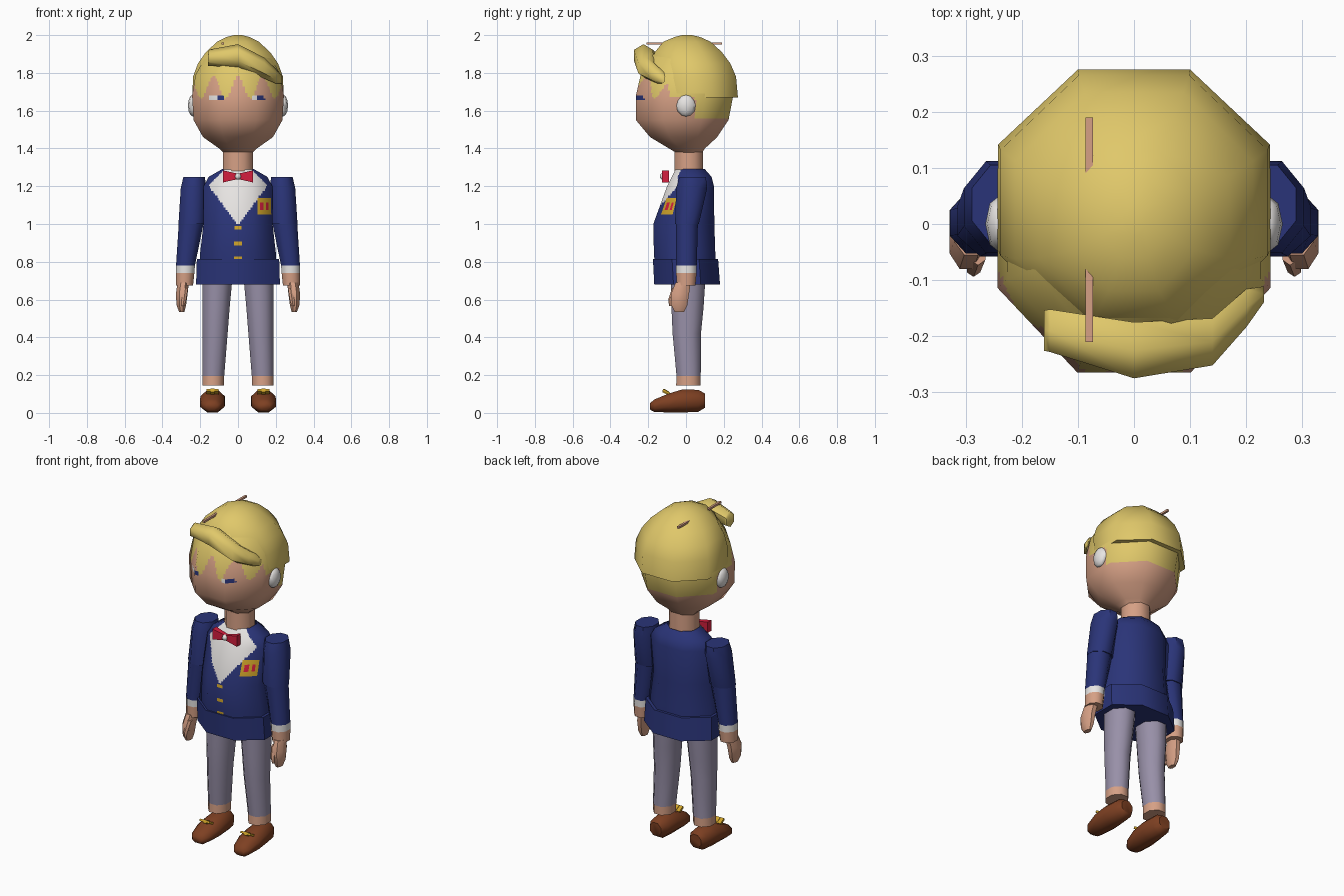
import bpy, bmesh, math
from mathutils import Vector

if "Cube" in bpy.data.objects:
    bpy.data.objects.remove(bpy.data.objects["Cube"])

# ---- materials (sRGB 0-255 to linear) ----
def material(name, *rgb):
    m = bpy.data.materials.new(name)
    lin = [((c / 255 + 0.055) / 1.055) ** 2.4 for c in rgb]
    m.diffuse_color = (*lin, 1)
    m.use_nodes = True
    m.node_tree.nodes["Principled BSDF"].inputs["Base Color"].default_value = m.diffuse_color
    return m

SKIN = material("skin", 214, 160, 133)
HAIR = material("blond hair", 224, 200, 106)
NAVY = material("navy cloth", 42, 52, 120)
GREY = material("grey trousers", 152, 144, 168)
BROWN = material("brown leather", 126, 64, 34)
WHITE = material("white", 235, 232, 230)
RED = material("red", 212, 30, 62)
GOLD = material("gold", 208, 164, 42)


def finish(bm, name, mats, angle=50, normals=None):
    me = bpy.data.meshes.new(name)
    bm.to_mesh(me)
    bm.free()
    for m in mats:
        me.materials.append(m)
    ob = bpy.data.objects.new(name, me)
    bpy.context.collection.objects.link(ob)
    if normals:
        me.normals_split_custom_set_from_vertices(normals)
    else:
        bpy.ops.object.select_all(action='DESELECT')
        bpy.context.view_layer.objects.active = ob
        ob.select_set(True)
        bpy.ops.object.shade_smooth_by_angle(angle=math.radians(angle))
    return ob


def loft(name, mats, rings, axis=2, n=8, mirror=1, paint=None, angle=50):
    """Rings are (position on axis, centre a, centre b, half-width a, half-width b)."""
    bm = bmesh.new()
    other = [i for i in range(3) if i != axis]
    grown = 1 / math.cos(math.pi / n)
    loops = []
    for t, ca, cb, ra, rb in rings:
        loop = []
        for k in range(n):
            a = 2 * math.pi * (k + 0.5) / n
            p = [0, 0, 0]
            p[axis] = t
            p[other[0]] = ca + ra * grown * math.cos(a)
            p[other[1]] = cb + rb * grown * math.sin(a)
            p[0] *= mirror
            loop.append(bm.verts.new(p))
        loops.append(loop)
    for lo, hi in zip(loops, loops[1:]):
        for k in range(n):
            j = (k + 1) % n
            bm.faces.new((lo[k], lo[j], hi[j], hi[k]))
    if not paint:
        bm.faces.new(loops[0])
        bm.faces.new(loops[-1])
    bmesh.ops.recalc_face_normals(bm, faces=bm.faces)
    normals = None
    if paint:
        # fine cells for painted regions, keeping the coarse smooth normals
        bm.normal_update()
        lay = bm.verts.layers.float_vector.new("smooth")
        for v in bm.verts:
            v[lay] = v.normal
        bmesh.ops.subdivide_edges(bm, edges=bm.edges[:], cuts=15, use_grid_fill=True)
        normals = [Vector(v[lay]).normalized() for v in bm.verts]
        bm.verts.layers.float_vector.remove(lay)
        for f in bm.faces:
            f.smooth = True
            f.material_index = mats.index(paint(f.calc_center_median()))
    return finish(bm, name, mats, angle, normals)


def box(name, mat, centre, size, tilt=0):
    bm = bmesh.new()
    bmesh.ops.create_cube(bm, size=1)
    c, s = math.cos(tilt), math.sin(tilt)
    for v in bm.verts:
        x, y, z = (v.co[i] * size[i] for i in range(3))
        v.co = Vector(centre) + Vector((x, y * c - z * s, y * s + z * c))
    return finish(bm, name, [mat])


def fb(z, rx, front, back):
    return (z, 0, (front + back) / 2, rx, (back - front) / 2)


# ---- head with painted fringe and eyes ----
def head_paint(p):
    if p.y < -0.09:
        if 1.655 < p.z < 1.68:
            if -0.15 < p.x < -0.105 or 0.07 < p.x < 0.1:
                return WHITE
            if -0.105 <= p.x < -0.08 or 0.1 <= p.x < 0.14:
                return NAVY
        line = 1.725 + 0.06 * math.cos(2 * math.pi * p.x / 0.13)
    else:
        line = 1.56 if p.y > 0.05 else 1.67
    return HAIR if p.z > line else SKIN

loft("head", [SKIN, HAIR, WHITE, NAVY], [
    fb(1.37, .07, -.04, .08), fb(1.40, .1, -.09, .1), fb(1.46, .185, -.19, .165),
    fb(1.55, .235, -.265, .225), fb(1.68, .243, -.265, .25), fb(1.79, .225, -.24, .245),
    fb(1.87, .18, -.2, .2), fb(1.94, .12, -.13, .13)], paint=head_paint)

loft("hair_cap", [HAIR], [
    fb(1.67, .242, -.18, .275), fb(1.78, .238, -.19, .265), fb(1.85, .212, -.185, .235),
    fb(1.91, .17, -.165, .19), fb(1.965, .11, -.12, .13), fb(1.99, .06, -.06, .075),
    fb(2.0, .02, -.02, .03)])

# swept front lock, running across the forehead
loft("hair_quiff", [HAIR], [
    (-.16, -.19, 1.875, .036, .034), (-.15, -.19, 1.88, .038, .038),
    (0, -.225, 1.892, .05, .052), (.14, -.21, 1.825, .042, .048),
    (.2, -.15, 1.783, .034, .034), (.232, -.125, 1.765, .014, .018)], axis=0, n=6, angle=60)
box("hair_pin", SKIN, (-.08, -.01, 1.955), (.013, .4, .012))

loft("neck", [SKIN], [(1.27, 0, .015, .08, .075), (1.41, 0, .015, .078, .075)])


# ---- jacket with shirt, badge and buttons ----
def torso_paint(p):
    if p.y < 0:
        if abs(p.x) < (p.z - 1.0) * 0.78 and abs(p.x) < 0.07 + (1.29 - p.z):
            return WHITE
        if .105 < p.x < .175 and 1.05 < p.z < 1.135:
            stripe = .117 < p.x < .134 or .146 < p.x < .163
            return RED if stripe and 1.07 < p.z < 1.115 else GOLD
        if abs(p.x) < .016 and min(abs(p.z - b) for b in (.985, .9, .82)) < .009:
            return GOLD
    return NAVY

loft("jacket_body", [NAVY, WHITE, RED, GOLD], [
    fb(.78, .205, -.165, .155), fb(.85, .2, -.17, .155), fb(1.0, .183, -.173, .15),
    fb(1.2, .182, -.1, .148), fb(1.25, .155, -.075, .135), fb(1.29, .085, -.055, .1)],
    paint=torso_paint)
loft("jacket_skirt", [NAVY], [fb(.68, .222, -.168, .18), fb(.815, .218, -.175, .17)])

# ---- bow tie ----
for s in (-1, 1):
    loft("bow_tie_wing", [RED], [
        (0, -.112, 1.252, .012, .014), (.08, -.108, 1.252, .018, .032)],
        axis=0, n=4, mirror=s, angle=30)
bm = bmesh.new()
bmesh.ops.create_uvsphere(bm, u_segments=8, v_segments=6, radius=.017)
bmesh.ops.translate(bm, verts=bm.verts, vec=(0, -.122, 1.252))
finish(bm, "bow_tie_knot", [WHITE])

# ---- paired parts ----
for s, side in ((1, "left"), (-1, "right")):
    bm = bmesh.new()
    bmesh.ops.create_uvsphere(bm, u_segments=8, v_segments=6, radius=1)
    for v in bm.verts:
        v.co = (s * .238 + v.co.x * .027, v.co.y * .052, 1.627 + v.co.z * .058)
    finish(bm, side + "_ear_piece", [WHITE], 70)

    loft(side + "_upper_sleeve", [NAVY], [
        (1.0, .245, .005, .07, .063), (1.19, .236, .03, .067, .082),
        (1.25, .232, .035, .057, .07)], mirror=s)
    loft(side + "_lower_sleeve", [NAVY], [
        (.78, .278, .002, .05, .055), (1.01, .247, .005, .066, .058)], mirror=s)
    loft(side + "_shirt_cuff", [WHITE], [
        (.74, .28, .002, .049, .054), (.78, .278, .002, .05, .055)], mirror=s)
    loft(side + "_wrist", [SKIN], [
        (.675, .283, .0, .045, .05), (.74, .28, .002, .049, .054)], mirror=s)
    loft(side + "_hand", [SKIN], [
        (.535, .298, -.035, .014, .025), (.57, .3, -.035, .025, .042),
        (.63, .298, -.032, .031, .048), (.69, .29, -.015, .03, .04)], mirror=s)
    loft(side + "_thumb", [SKIN], [
        (.565, .291, -.08, .007, .008), (.6, .286, -.078, .012, .014),
        (.66, .278, -.055, .013, .016)], n=6, mirror=s)

    loft(side + "_trouser_leg", [GREY], [
        (.195, .131, .014, .058, .064), (.42, .121, .004, .066, .075),
        (.56, .116, .008, .072, .085), (.73, .108, .012, .08, .092)], mirror=s)
    loft(side + "_ankle", [SKIN], [
        (.145, .132, .013, .057, .065), (.195, .131, .014, .058, .064)], mirror=s)

    # shoe lofted from toe to heel
    loft(side + "_shoe", [BROWN], [
        (-.19, .138, .035, .03, .018), (-.165, .138, .038, .05, .034),
        (-.09, .136, .053, .065, .05), (-.02, .134, .063, .064, .061),
        (.065, .132, .064, .055, .058), (.1, .132, .065, .036, .038)],
        axis=1, mirror=s, angle=60)
    box(side + "_shoe_bow", GOLD, (s * .135, -.105, .112), (.065, .04, .012), -.5)
    box(side + "_shoe_bow_knot", GOLD, (s * .135, -.108, .112), (.02, .03, .02), -.5)
